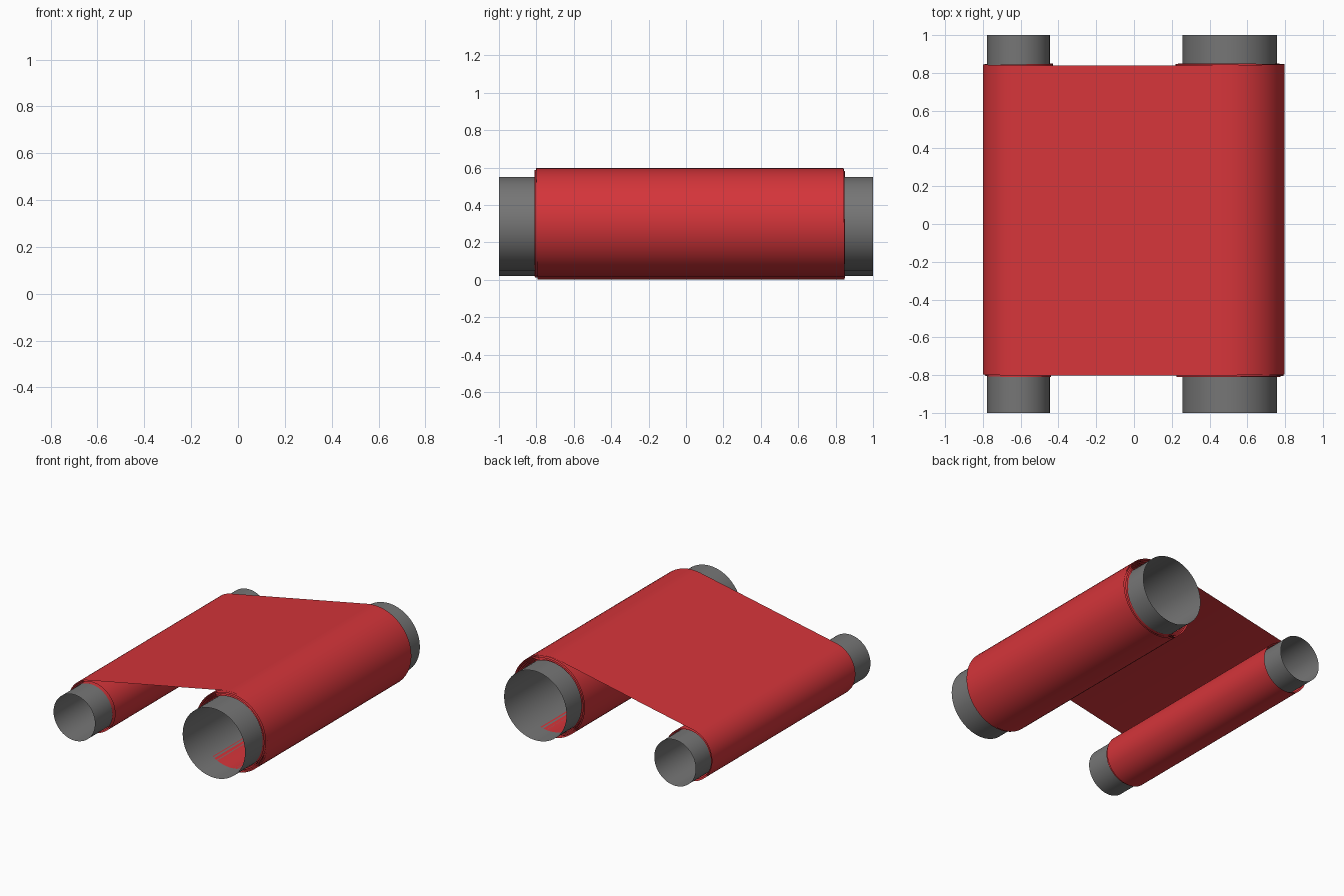
import bpy, bmesh, math

if "Cube" in bpy.data.objects:
    bpy.data.objects.remove(bpy.data.objects["Cube"])


def material(name, color):
    m = bpy.data.materials.new(name)
    m.diffuse_color = (*color, 1)
    m.use_nodes = True
    m.node_tree.nodes["Principled BSDF"].inputs["Base Color"].default_value = m.diffuse_color
    return m


GREY = material("roller grey", (0.18, 0.18, 0.18))
RED = material("sheet red", (0.66, 0.035, 0.042))


def strip(name, sections, mat, closed=False):
    """Skin a thin surface through (x, z, y_front, y_back) sections."""
    bm = bmesh.new()
    rows = [(bm.verts.new((x, y0, z)), bm.verts.new((x, y1, z)))
            for x, z, y0, y1 in sections]
    pairs = list(zip(rows, rows[1:]))
    if closed:
        pairs.append((rows[-1], rows[0]))
    for (a, b), (c, d) in pairs:
        bm.faces.new((a, c, d, b))
    mesh = bpy.data.meshes.new(name)
    bm.to_mesh(mesh)
    bm.free()
    mesh.materials.append(mat)
    obj = bpy.data.objects.new(name, mesh)
    bpy.context.collection.objects.link(obj)
    bpy.ops.object.select_all(action='DESELECT')
    obj.select_set(True)
    bpy.context.view_layer.objects.active = obj
    bpy.ops.object.shade_smooth_by_angle(angle=math.radians(30))
    return obj


# Open hollow rollers
def roller(name, cx, cz, r, n=64):
    ring = [(cx + r * math.cos(2 * math.pi * i / n),
             cz + r * math.sin(2 * math.pi * i / n), -1, 1) for i in range(n)]
    strip(name, ring, GREY, closed=True)


roller("small_roller", -0.612, 0.186, 0.166)
roller("large_roller", 0.507, 0.300, 0.250)


# Sheet: spiral off the small roller, flat span, spiral onto the large one
def spiral(cx, cz, r_out, r_in, turns, direction, per_turn=56):
    start = math.radians(101.5)      # where the flat span is tangent
    count = int(turns * per_turn)
    points = []
    for i in range(count + 1):
        t = i / count
        a = start + direction * 2 * math.pi * turns * t
        r = r_out + (r_in - r_out) * t
        drift = 0.009 * math.sin(2 * math.pi * turns * t * 0.42)
        points.append((cx + r * math.cos(a), cz + r * math.sin(a),
                       -0.802 + drift, 0.840 + drift))
    return points


small_wrap = spiral(-0.612, 0.186, 0.189, 0.168, 2.2, 1)
large_wrap = spiral(0.507, 0.306, 0.291, 0.2515, 7.3, -1)
strip("wound_sheet", small_wrap[::-1] + large_wrap, RED)
